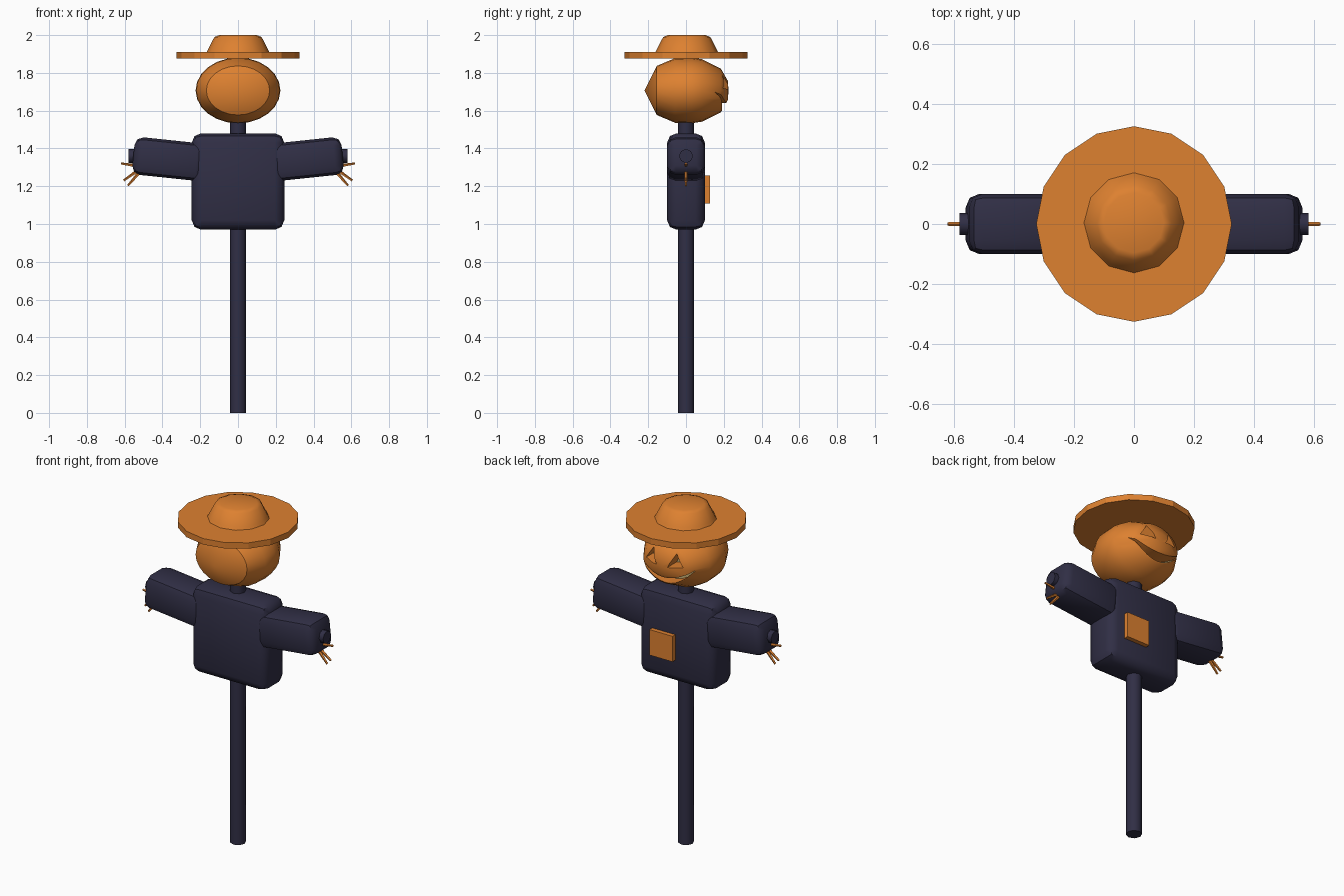
import bpy, bmesh, math
from mathutils import Vector, Matrix

cube = bpy.data.objects.get("Cube")
if cube:
    bpy.data.objects.remove(cube, do_unlink=True)


def make_material(name, rgb):
    m = bpy.data.materials.new(name)
    m.use_nodes = True
    m.diffuse_color = (*rgb, 1)
    m.node_tree.nodes["Principled BSDF"].inputs["Base Color"].default_value = (*rgb, 1)
    return m


orange = make_material("pumpkin_orange", (0.73, 0.22, 0.03))
navy = make_material("dark_navy", (0.03, 0.028, 0.06))
pale = make_material("pale_carving", (0.6, 0.45, 0.18))


def finish(name, bm, mats, smooth=None):
    bmesh.ops.recalc_face_normals(bm, faces=bm.faces)
    mesh = bpy.data.meshes.new(name)
    bm.to_mesh(mesh)
    bm.free()
    for m in mats:
        mesh.materials.append(m)
    ob = bpy.data.objects.new(name, mesh)
    bpy.context.collection.objects.link(ob)
    if smooth:
        shade(ob, smooth)
    return ob


def shade(ob, degrees):
    bpy.ops.object.select_all(action='DESELECT')
    ob.select_set(True)
    bpy.context.view_layer.objects.active = ob
    bpy.ops.object.shade_smooth_by_angle(angle=math.radians(degrees))


def box(name, size, center, mat, bevel=0, tilt=0):
    bm = bmesh.new()
    bmesh.ops.create_cube(bm, size=1)
    bmesh.ops.scale(bm, vec=size, verts=bm.verts)
    if bevel:
        bmesh.ops.bevel(bm, geom=bm.edges[:], offset=bevel, segments=2,
                        profile=0.5, affect='EDGES')
    bm.transform(Matrix.Translation(center) @ Matrix.Rotation(tilt, 4, 'Y'))
    return finish(name, bm, [mat], 45 if bevel else None)


def rod(name, start, end, r1, r2, sides, mat, smooth=50):
    a, b = Vector(start), Vector(end)
    bm = bmesh.new()
    bmesh.ops.create_cone(bm, cap_ends=True, segments=sides, radius1=r1,
                          radius2=r2, depth=(b - a).length)
    turn = (b - a).to_track_quat('Z', 'Y').to_matrix().to_4x4()
    bm.transform(Matrix.Translation((a + b) / 2) @ turn)
    return finish(name, bm, [mat], smooth)


def lathe(name, profile, sides, mats, matrix, smooth):
    # profile holds (radius, height) pairs, spun round z
    bm = bmesh.new()
    verts = [bm.verts.new((r, 0, h)) for r, h in profile]
    edges = [bm.edges.new(p) for p in zip(verts, verts[1:])]
    bmesh.ops.spin(bm, geom=verts + edges, cent=(0, 0, 0), axis=(0, 0, 1),
                   angle=math.tau, steps=sides)
    bmesh.ops.remove_doubles(bm, verts=bm.verts, dist=0.0005)
    bm.transform(matrix)
    return finish(name, bm, mats, smooth)


# Post, crossbar and shirt
rod("post", (0, 0, 0), (0, 0, 1.56), 0.043, 0.043, 8, navy)
rod("crossbar", (-0.58, 0, 1.36), (0.58, 0, 1.36), 0.037, 0.037, 8, navy)
box("shirt_body", (0.49, 0.2, 0.51), (0, 0, 1.225), navy, 0.05)
box("shirt_patch", (0.15, 0.026, 0.15), (0.075, 0.113, 1.183), orange)

# Sleeves and straw fingers on both sides
for side, word in ((1, "left"), (-1, "right")):
    box(word + "_sleeve", (0.38, 0.2, 0.2), (side * 0.365, 0, 1.344), navy,
        0.045, -side * math.radians(6))
    for i, (x, z, base) in enumerate(((0.62, 1.32, 1.305), (0.605, 1.23, 1.29),
                                      (0.582, 1.203, 1.275))):
        rod(f"{word}_straw_{i + 1}", (side * 0.52, 0, base), (side * x, 0, z),
            0.01, 0.006, 5, orange)

# Hat
rod("hat_brim", (0, 0, 1.875), (0, 0, 1.91), 0.325, 0.325, 16, orange, 20)
lathe("hat_crown", [(0.172, 1.9), (0.158, 1.925), (0.125, 1.99), (0.1, 2.0), (0, 2.0)],
      12, [orange], Matrix.Translation((0, 0.004, 0)), 80)

# Pumpkin head, spun round the front-to-back axis and widened
head = lathe("pumpkin_head",
             [(0, -0.22), (0.13, -0.155), (0.171, -0.058), (0.174, 0.03),
              (0.165, 0.085), (0.115, 0.185), (0.05, 0.222), (0, 0.225)], 24, [orange, pale],
             Matrix.Translation((0, 0, 1.707)) @ Matrix.Diagonal((1.29, 1, 1, 1))
             @ Matrix.Rotation(-math.pi / 2, 4, 'X'), None)


def carve(name, outline, floor):
    # prism whose inner end leaves a pale floor in the head
    bm = bmesh.new()
    face = bm.faces.new([bm.verts.new((x, floor, z)) for x, z in outline])
    out = bmesh.ops.extrude_face_region(bm, geom=[face])
    moved = [v for v in out["geom"] if isinstance(v, bmesh.types.BMVert)]
    bmesh.ops.translate(bm, vec=(0, 0.4, 0), verts=moved)
    for f in bm.faces:
        if all(abs(v.co.y - floor) < 0.001 for v in f.verts):
            f.material_index = 1
    cutter = finish(name, bm, [orange, pale])
    cutter.hide_render = True
    mod = head.modifiers.new(name, 'BOOLEAN')
    mod.operation = 'DIFFERENCE'
    mod.solver = 'EXACT'
    mod.object = cutter
    bpy.context.view_layer.objects.active = head
    bpy.ops.object.modifier_apply(modifier=name)
    bpy.data.objects.remove(cutter, do_unlink=True)


# Carved eyes and grin
for s, word in ((1, "left"), (-1, "right")):
    carve(word + "_eye", [(s * 0.035, 1.71), (s * 0.12, 1.72), (s * 0.075, 1.79)], 0.135)
steps = [i / 5 for i in range(-5, 6)]
lower = [(0.17 * t, 1.6 + 0.1 * t * t) for t in steps]
upper = [(0.17 * t, 1.64 + 0.062 * t * t) for t in reversed(steps[1:-1])]
carve("grin", lower + upper, 0.12)
shade(head, 40)
